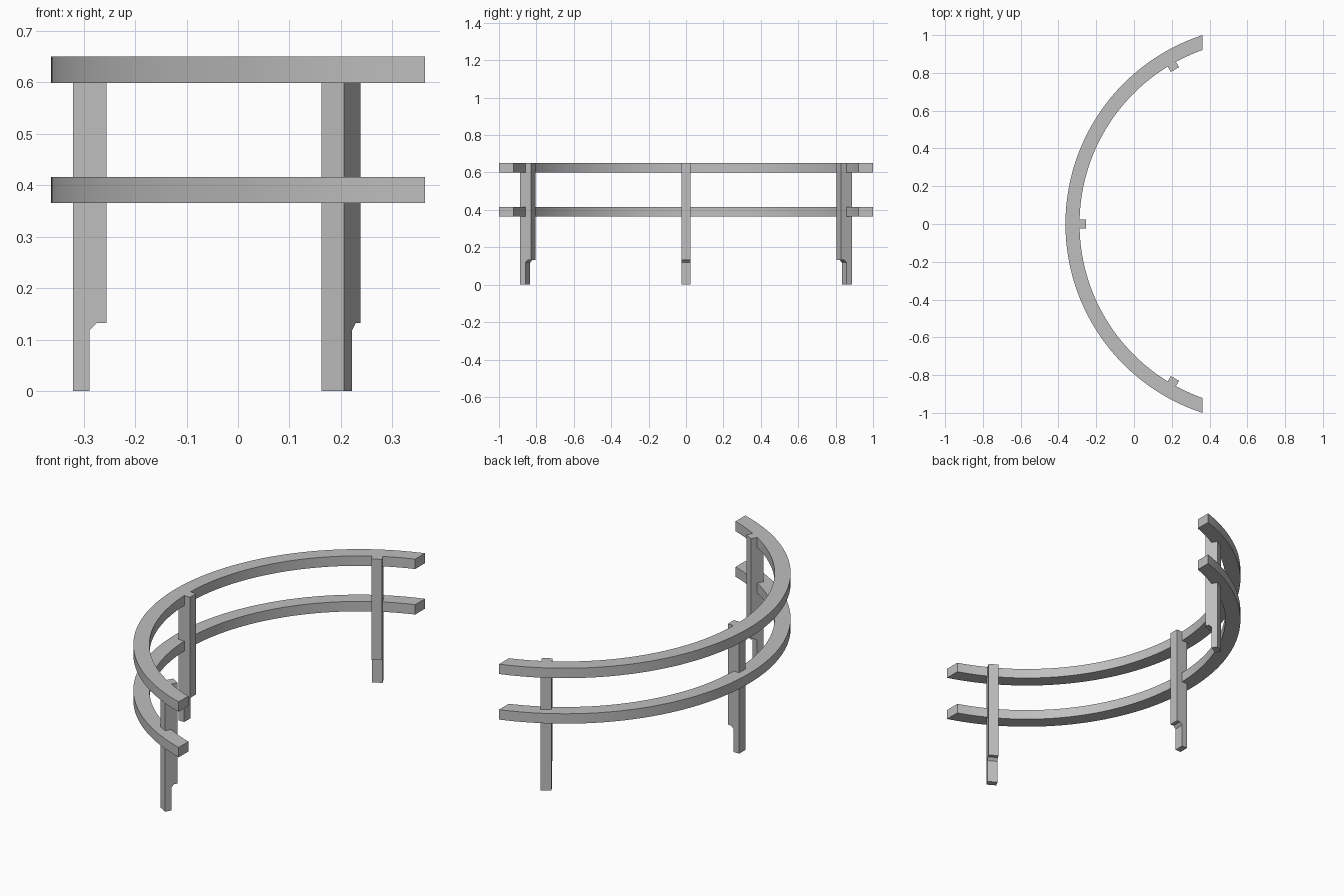
import bpy, bmesh
from math import acos, cos, sin, pi, radians
from mathutils import Matrix, Vector

cube = bpy.data.objects.get("Cube")
if cube:
    bpy.data.objects.remove(cube, do_unlink=True)

HALF_X = 0.363                      # half depth of the curved barrier
R_OUT = 1.0517                      # outer rail radius
R_IN = 0.977                        # inner rail radius
CENTRE = R_OUT - HALF_X             # x of the arc centre
RAIL_H = 0.051
TOP = 0.65

grey = bpy.data.materials.new("plain grey")
grey.use_nodes = True
colour = (0.52, 0.52, 0.52, 1)
grey.diffuse_color = colour
grey.node_tree.nodes["Principled BSDF"].inputs["Base Color"].default_value = colour


def extruded(name, outline, direction):
    """Solid made by sweeping a closed outline along a straight direction."""
    bm = bmesh.new()
    face = bm.faces.new([bm.verts.new(p) for p in outline])
    swept = bmesh.ops.extrude_face_region(bm, geom=[face])["geom"]
    verts = [g for g in swept if isinstance(g, bmesh.types.BMVert)]
    bmesh.ops.translate(bm, verts=verts, vec=direction)
    bmesh.ops.recalc_face_normals(bm, faces=bm.faces)
    mesh = bpy.data.meshes.new(name)
    bm.to_mesh(mesh)
    bm.free()
    mesh.materials.append(grey)
    obj = bpy.data.objects.new(name, mesh)
    bpy.context.collection.objects.link(obj)
    return obj


def arc(radius, z, steps=96):
    """Arc around the centre whose ends both stop on the front plane x = HALF_X."""
    half = acos((CENTRE - HALF_X) / radius)
    angles = [pi - half + 2 * half * i / steps for i in range(steps + 1)]
    return [Vector((CENTRE + radius * cos(a), radius * sin(a), z)) for a in angles]


# Curved rails with ends cut square to x
for name, z in (("top_rail", TOP - RAIL_H), ("middle_rail", 0.365)):
    rail = extruded(name, arc(R_OUT, z) + arc(R_IN, z)[::-1], (0, 0, RAIL_H))
    bpy.ops.object.select_all(action='DESELECT')
    rail.select_set(True)
    bpy.context.view_layer.objects.active = rail
    bpy.ops.object.shade_smooth_by_angle(angle=radians(30))

# Posts: radial profile with a chamfered step above the narrow foot
WIDTH = 0.05
PROFILE = [(1.009, 0), (0.977, 0), (0.977, 0.118), (0.963, 0.132),
           (0.944, 0.132), (0.944, TOP), (1.009, TOP)]
for name, angle in (("right_post", 60), ("centre_post", 0), ("left_post", -60)):
    outline = [(-r, -WIDTH / 2, z) for r, z in PROFILE]
    post = extruded(name, outline, (0, WIDTH, 0))
    post.data.transform(Matrix.Translation((CENTRE, 0, 0)) @ Matrix.Rotation(radians(angle), 4, 'Z'))
